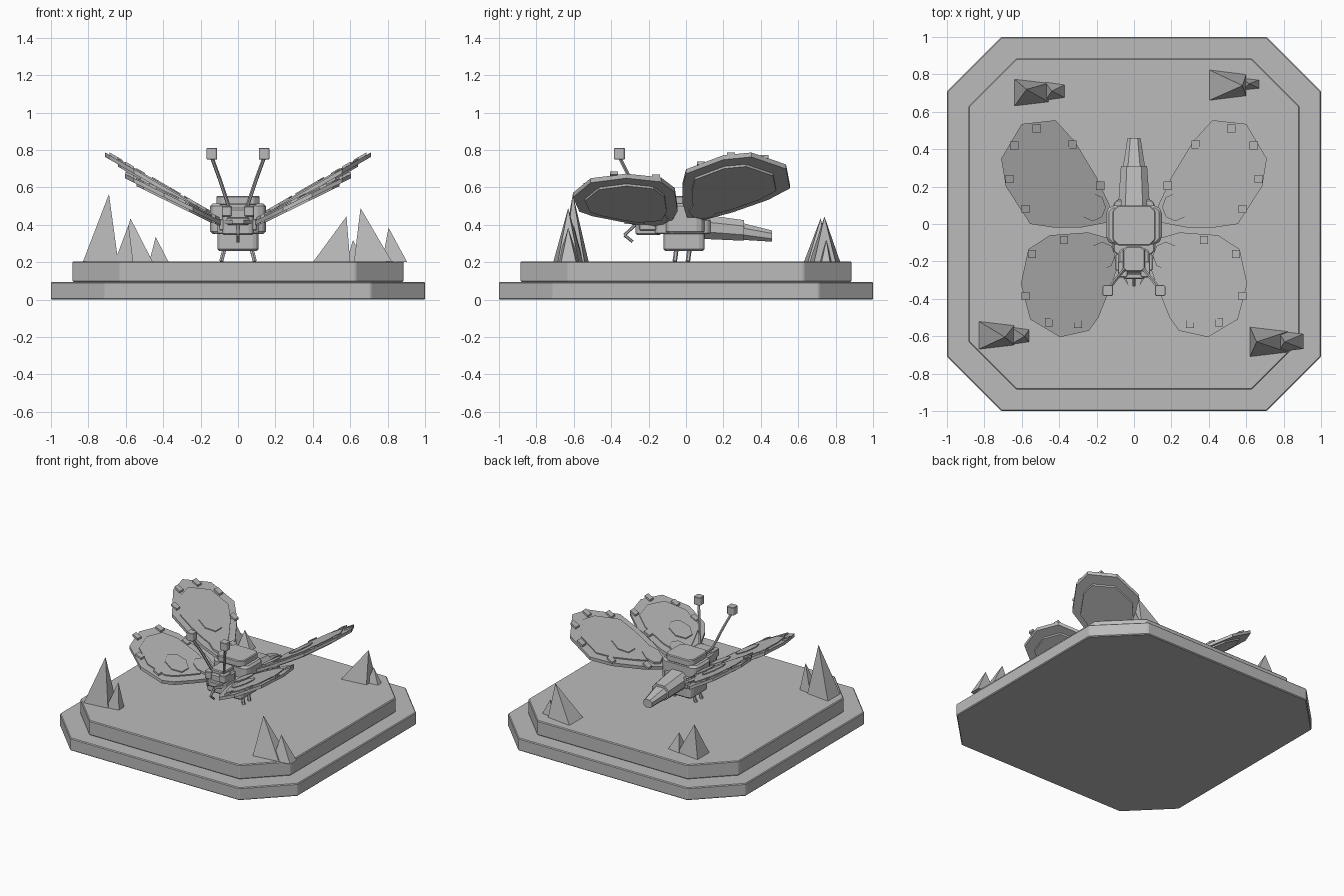
import bpy
import bmesh
import math
from mathutils import Vector

cube = bpy.data.objects.get("Cube")
if cube:
    bpy.data.objects.remove(cube, do_unlink=True)

stone = bpy.data.materials.new("plain grey")
stone.use_nodes = True
grey = (0.5, 0.5, 0.5, 1)
stone.diffuse_color = grey
stone.node_tree.nodes["Principled BSDF"].inputs["Base Color"].default_value = grey


def finish(name, bm, bevel=0):
    bmesh.ops.recalc_face_normals(bm, faces=bm.faces)
    mesh = bpy.data.meshes.new(name)
    bm.to_mesh(mesh)
    bm.free()
    mesh.materials.append(stone)
    obj = bpy.data.objects.new(name, mesh)
    bpy.context.collection.objects.link(obj)
    if bevel:
        modifier = obj.modifiers.new("edge bevel", "BEVEL")
        modifier.width = bevel
        modifier.segments = 1
    return obj


def loft(name, rings, bevel=0):
    """Closed solid through rings that share one point count."""
    bm = bmesh.new()
    loops = [[bm.verts.new(p) for p in ring] for ring in rings]
    for low, high in zip(loops, loops[1:]):
        for i in range(len(low)):
            j = (i + 1) % len(low)
            bm.faces.new((low[i], low[j], high[j], high[i]))
    bm.faces.new(loops[0])
    bm.faces.new(loops[-1])
    return finish(name, bm, bevel)


def octagon(half_x, half_y, cut):
    return [(half_x, cut - half_y), (half_x, half_y - cut),
            (half_x - cut, half_y), (cut - half_x, half_y),
            (-half_x, half_y - cut), (-half_x, cut - half_y),
            (cut - half_x, -half_y), (half_x - cut, -half_y)]


def slab(name, half_x, y0, y1, z0, z1, cut, bevel=0.006, x=0):
    """Upright block with cut corners."""
    outline = octagon(half_x, (y1 - y0) / 2, cut)
    mid = (y0 + y1) / 2
    return loft(name, [[(x + px, mid + py, z) for px, py in outline] for z in (z0, z1)], bevel)


def rod(name, points, radius, sides=6):
    """Chain of straight bars along the points."""
    bm = bmesh.new()
    for a, b in zip(points, points[1:]):
        a, b = Vector(a), Vector(b)
        turn = (b - a).to_track_quat("Z", "Y").to_matrix().to_4x4()
        turn.translation = (a + b) / 2
        bmesh.ops.create_cone(bm, cap_ends=True, segments=sides, radius1=radius,
                              radius2=radius, depth=(b - a).length, matrix=turn)
    return finish(name, bm)


def wing_plate(name, points, side, plane, low, high):
    """Flat plate lying on the sloped plane of a wing."""
    base, slope = plane
    rings = [[(side * x, y, base + slope * x + lift) for x, y in points] for lift in (low, high)]
    return loft(name, rings)


def ngon(x, y, rx, ry, sides, start=0):
    angles = [start + math.tau * i / sides for i in range(sides)]
    return [(x + rx * math.cos(a), y + ry * math.sin(a)) for a in angles]


def shrink(points, factor):
    cx = sum(p[0] for p in points) / len(points)
    cy = sum(p[1] for p in points) / len(points)
    return [(cx + (x - cx) * factor, cy + (y - cy) * factor) for x, y in points]


# Stepped base
slab("lower_base", 1, -1, 1, 0, 0.095, 0.29)
slab("upper_base", 0.885, -0.885, 0.885, 0.095, 0.205, 0.255)

# Body blocks
slab("belly", 0.11, -0.12, 0.1, 0.26, 0.36, 0.02, 0.01)
slab("thorax", 0.15, -0.11, 0.1, 0.35, 0.515, 0.03, 0.015)
slab("thorax_core", 0.11, -0.165, 0.13, 0.35, 0.43, 0.02)
slab("back_plate", 0.115, -0.115, 0.1, 0.505, 0.555, 0.03)
slab("head", 0.085, -0.27, -0.13, 0.345, 0.49, 0.02, 0.01)
slab("head_crown", 0.06, -0.255, -0.12, 0.485, 0.515, 0.02)
slab("jaw", 0.06, -0.295, -0.25, 0.4, 0.44, 0.015)

# Tapered abdomen
for name, stations in (
        ("abdomen_front", ((0.09, 0.085, 0.325, 0.455), (0.31, 0.07, 0.315, 0.425))),
        ("abdomen_tip", ((0.3, 0.06, 0.32, 0.41), (0.46, 0.035, 0.31, 0.37)))):
    rings = []
    for y, half, z0, z1 in stations:
        outline = octagon(half, (z1 - z0) / 2, half * 0.45)
        rings.append([(x, y, (z0 + z1) / 2 + z) for x, z in outline])
    loft(name, rings)

rod("proboscis", [(0, -0.27, 0.4), (0, -0.33, 0.345), (0, -0.285, 0.31)], 0.008)

# Wing outlines, slope, spots and edge studs
wings = {
    "rear_wing": dict(
        outline=[(0.13, 0.1), (0.2, 0.25), (0.315, 0.44), (0.42, 0.555), (0.6, 0.535),
                 (0.71, 0.35), (0.685, 0.2), (0.555, 0), (0.42, -0.02), (0.29, -0.02), (0.13, 0.01)],
        plane=(0.363, 0.58), spot=(0.38, 0.21), root=(0.22, 0.09),
        studs=[(0.52, 0.51), (0.64, 0.42), (0.665, 0.24), (0.58, 0.08), (0.33, 0.425), (0.18, 0.205)]),
    "front_wing": dict(
        outline=[(0.09, -0.24), (0.13, -0.35), (0.19, -0.5), (0.24, -0.57), (0.395, -0.605),
                 (0.555, -0.51), (0.605, -0.32), (0.565, -0.135), (0.45, -0.06), (0.245, -0.045),
                 (0.12, -0.08)],
        plane=(0.365, 0.49), spot=(0.28, -0.335), root=(0.17, -0.17),
        studs=[(0.375, -0.085), (0.545, -0.16), (0.58, -0.385), (0.455, -0.525), (0.3, -0.535)]),
}

for side, label in ((1, "left"), (-1, "right")):
    for kind, w in wings.items():
        name = f"{label}_{kind}"
        plane = w["plane"]
        wing_plate(name, w["outline"], side, plane, -0.012, 0.012)
        wing_plate(name + "_panel", shrink(w["outline"], 0.78), side, plane, -0.024, 0.02)
        wing_plate(name + "_spot", ngon(*w["spot"], 0.08, 0.09, 7), side, plane, 0.015, 0.027)
        wing_plate(name + "_root", ngon(*w["root"], 0.07, 0.075, 8), side, plane, -0.02, 0.027)
        for x, y in w["studs"]:
            wing_plate(name + "_stud", ngon(x, y, 0.031, 0.031, 4, math.pi / 4), side, plane, 0.01, 0.026)

    # Antennae with blocky ends
    rod(label + "_antenna", [(side * 0.05, -0.24, 0.5), (side * 0.1, -0.3, 0.65),
                             (side * 0.14, -0.355, 0.76)], 0.01)
    slab(label + "_antenna_tip", 0.029, -0.385, -0.327, 0.75, 0.81, 0.008, 0.003, side * 0.14)

    # Eyes, cheeks and feet
    slab(label + "_eye", 0.026, -0.285, -0.2, 0.445, 0.5, 0.008, 0.004, side * 0.06)
    slab(label + "_cheek", 0.02, -0.25, -0.16, 0.37, 0.43, 0.008, 0.004, side * 0.08)
    loft(label + "_mandible", [[(side * 0.05, -0.26, z), (side * 0.075, -0.26, z),
                                (side * 0.03, -0.33, z)] for z in (0.405, 0.425)])
    for y in (-0.05, 0.02):
        rod(label + "_foot", [(side * 0.07, y, 0.28), (side * 0.09, y - 0.01, 0.205)], 0.012)

# Crystals: base x range, base y range, apex
crystals = [
    ((-0.83, -0.64), (-0.67, -0.52), (-0.69, -0.605, 0.565)),
    ((-0.66, -0.56), (-0.645, -0.55), (-0.585, -0.6, 0.4)),
    ((-0.64, -0.455), (0.63, 0.775), (-0.575, 0.72, 0.435)),
    ((-0.475, -0.37), (0.66, 0.76), (-0.44, 0.71, 0.335)),
    ((0.62, 0.825), (-0.71, -0.55), (0.655, -0.63, 0.49)),
    ((0.77, 0.905), (-0.685, -0.57), (0.805, -0.63, 0.385)),
    ((0.4, 0.6), (0.66, 0.825), (0.58, 0.74, 0.445)),
    ((0.58, 0.67), (0.715, 0.78), (0.615, 0.75, 0.32)),
]
for (x0, x1), (y0, y1), apex in crystals:
    bm = bmesh.new()
    skew = (y1 - y0) * 0.15
    ring = [bm.verts.new((x, y, 0.2)) for x, y in
            ((x0, y0), (x1, y0 + skew), (x1, y1 - skew), (x0, y1))]
    top = bm.verts.new(apex)
    bm.faces.new(ring)
    for i in range(len(ring)):
        bm.faces.new((ring[i], ring[i - 1], top))
    finish("crystal", bm)
